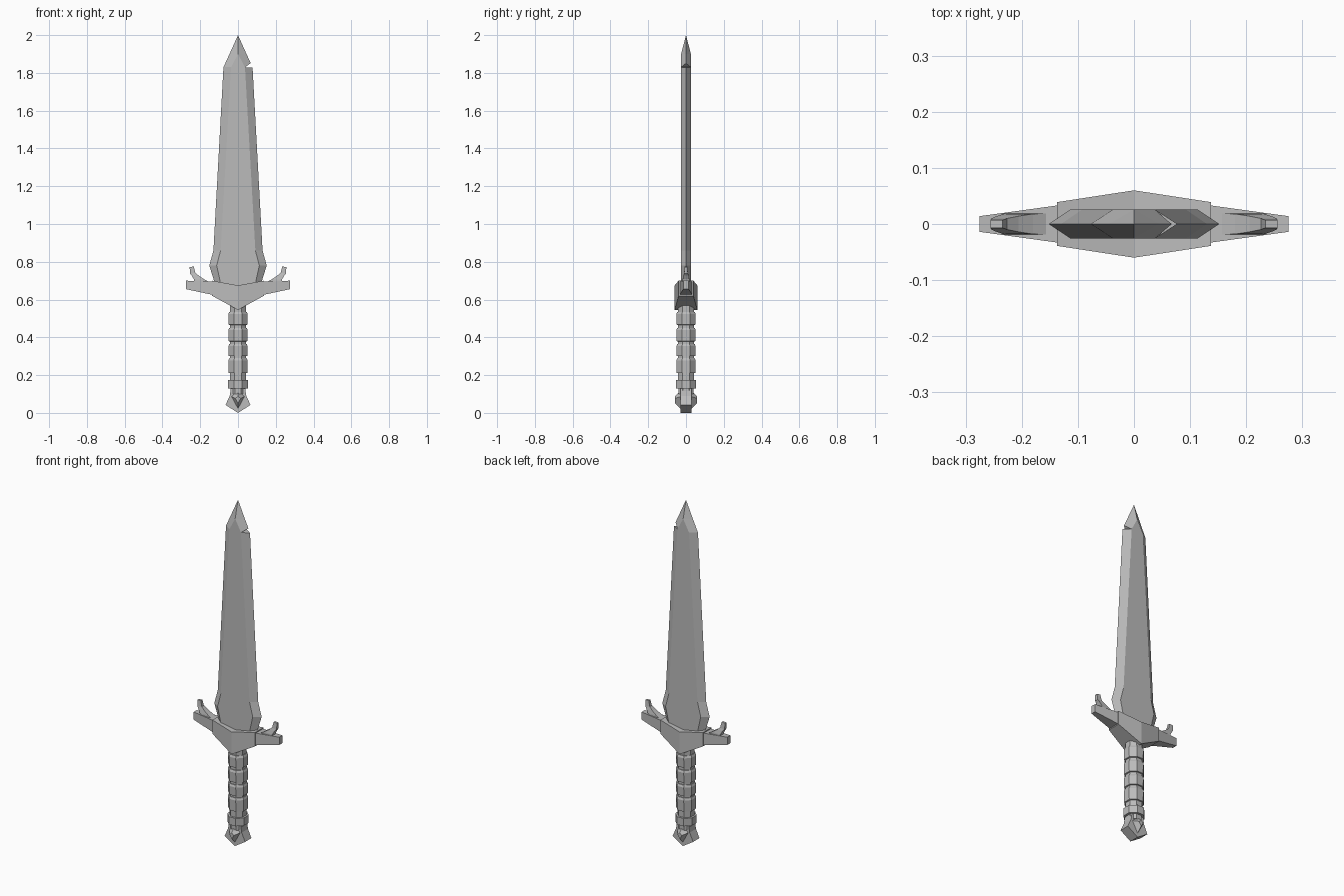
import bpy, bmesh, math

cube = bpy.data.objects.get("Cube")
if cube:
    bpy.data.objects.remove(cube, do_unlink=True)

steel = bpy.data.materials.new("grey_steel")
steel.use_nodes = True
GREY = (0.5, 0.5, 0.5, 1)
steel.diffuse_color = GREY
steel.node_tree.nodes["Principled BSDF"].inputs["Base Color"].default_value = GREY


def loft(name, rings):
    """Skin a stack of equal-length point rings, closing both ends."""
    bm = bmesh.new()
    loops = [[bm.verts.new(p) for p in ring] for ring in rings]
    n = len(loops[0])
    for a, b in zip(loops, loops[1:]):
        for i in range(n):
            j = (i + 1) % n
            bm.faces.new((a[i], a[j], b[j], b[i]))
    bm.faces.new(loops[0][::-1])
    bm.faces.new(loops[-1])
    bmesh.ops.remove_doubles(bm, verts=bm.verts, dist=0.0005)
    bmesh.ops.recalc_face_normals(bm, faces=bm.faces)
    mesh = bpy.data.meshes.new(name)
    bm.to_mesh(mesh)
    bm.free()
    mesh.materials.append(steel)
    obj = bpy.data.objects.new(name, mesh)
    bpy.context.collection.objects.link(obj)
    return obj


def box_ring(x, y, z0, z1):
    return [(x, -y, z0), (x, y, z0), (x, y, z1), (x, -y, z1)]


def slab(name, outline, y):
    """Extrude an x-z outline through the depth."""
    return loft(name, [[(x, s * y, z) for x, z in outline] for s in (-1, 1)])


# Blade: hexagonal sections given as height, edge half width, flat half width, half depth
sections = [(0.66, 0.118, 0.088, 0.026), (0.70, 0.127, 0.095, 0.026),
            (0.78, 0.152, 0.113, 0.026), (0.86, 0.130, 0.092, 0.026),
            (1.83, 0.077, 0.037, 0.026), (1.90, 0.045, 0, 0.026), (2.0, 0, 0, 0)]
blade = loft("blade", [[(-e, 0, z), (-f, -t, z), (f, -t, z), (e, 0, z), (f, t, z), (-f, t, z)]
                       for z, e, f, t in sections])

# Chipped notch near the tip
chip = slab("chip_cutter", [(0.037, 1.83), (0.1, 1.826), (0.1, 1.874)], 0.1)
chip.hide_render = True
chip.hide_set(True)
cut = blade.modifiers.new("chip", "BOOLEAN")
cut.object = chip
cut.operation = 'DIFFERENCE'
cut.solver = 'EXACT'

# Cross guard: wide middle, slimmer arms and small hooked horns
loft("guard_middle", [box_ring(-0.137, 0.039, 0.62, 0.70),
                      box_ring(0, 0.06, 0.545, 0.675),
                      box_ring(0.137, 0.039, 0.62, 0.70)])
horn_path = [((-0.148, 0.69), (-0.232, 0.69), 0.019), ((-0.18, 0.708), (-0.232, 0.705), 0.018),
             ((-0.206, 0.725), (-0.245, 0.727), 0.014), ((-0.226, 0.742), (-0.254, 0.737), 0.010),
             ((-0.234, 0.775), (-0.256, 0.772), 0.007)]
for side, label in ((-1, "right"), (1, "left")):
    loft("guard_arm_" + label, [box_ring(side * 0.13, 0.034, 0.624, 0.694),
                                box_ring(side * 0.275, 0.014, 0.655, 0.70)])
    loft("guard_horn_" + label,
         [[(-side * x, s * y, z) for (x, z), s in ((a, -1), (b, -1), (b, 1), (a, 1))]
          for a, b, y in horn_path])


# Grip: eight-sided lathe with raised wraps and a collar
profile = [(0.040, 0.10), (0.040, 0.13), (0.053, 0.13), (0.053, 0.175), (0.042, 0.175)]
for low, high in ((0.21, 0.29), (0.30, 0.365), (0.378, 0.45), (0.465, 0.535)):
    profile += [(0.042, low), (0.049, low + 0.002), (0.051, high - 0.012), (0.046, high), (0.042, high)]
profile += [(0.042, 0.60)]
turn = math.pi / 4
loft("grip", [[(r / math.cos(turn / 2) * math.cos(turn * (i + 0.5)),
                r / math.cos(turn / 2) * math.sin(turn * (i + 0.5)), z) for i in range(8)]
              for r, z in profile])

# Pommel: flared plate with a faceted stud on each face
slab("pommel", [(-0.037, 0.135), (-0.044, 0.09), (-0.066, 0.042), (0, 0),
                (0.066, 0.042), (0.044, 0.09), (0.037, 0.135)], 0.029)
for side, label in ((-1, "front"), (1, "back")):
    loft("pommel_stud_" + label,
         [[(w * 0.034, side * y, 0.07 + h * u) for u, w in ((1, 0), (0.35, 1), (-1, 0), (0.35, -1))]
          for y, h, w0 in ((0.02, 0.047, 1), (0.029, 0.047, 1))] +
         [[(w * 0.014, side * 0.058, 0.07 + 0.018 * u) for u, w in ((1, 0), (0.35, 1), (-1, 0), (0.35, -1))]])
